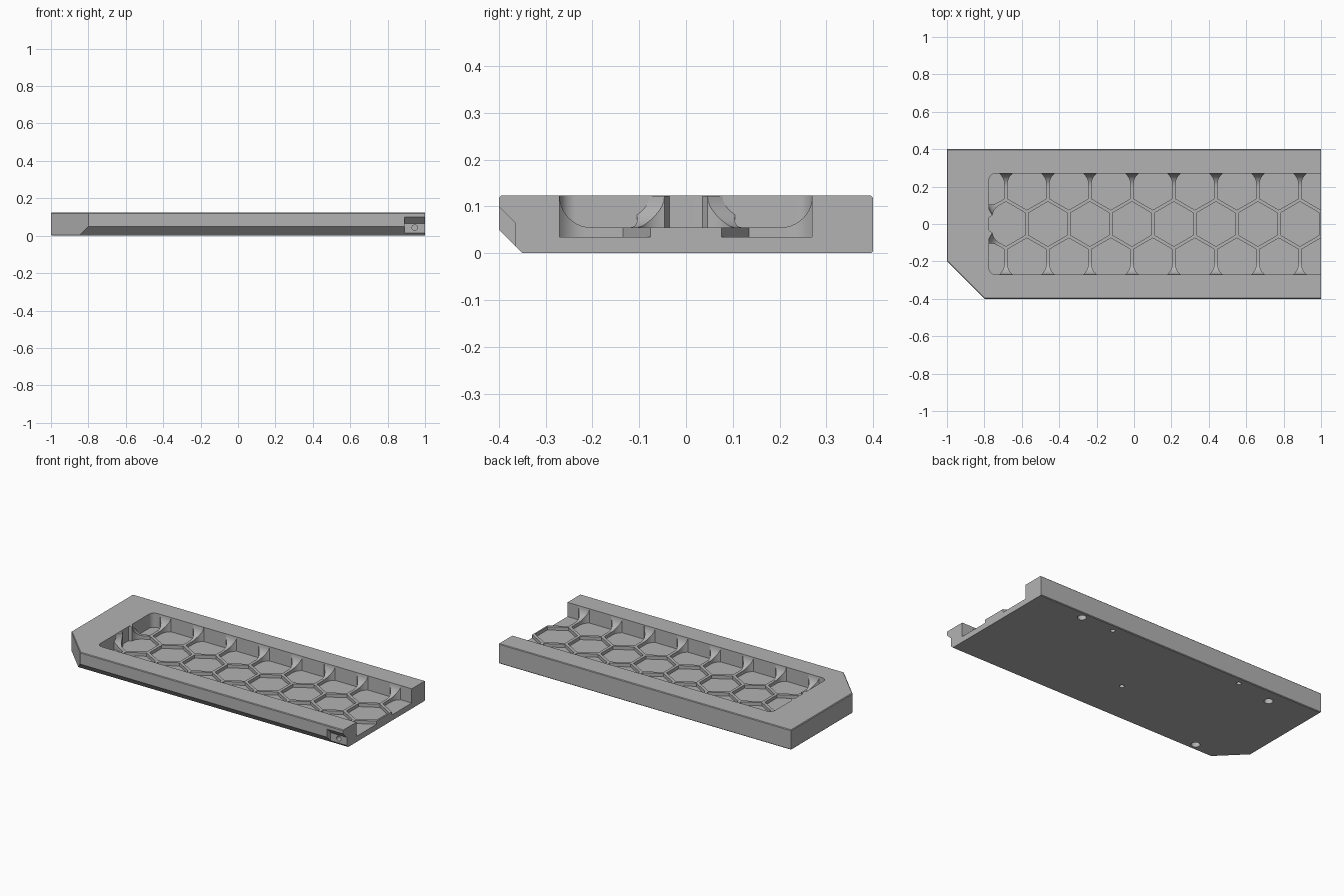
import bpy
import bmesh
from math import sin, cos, pi, sqrt
from mathutils import Vector, Matrix

if "Cube" in bpy.data.objects:
    bpy.data.objects.remove(bpy.data.objects["Cube"], do_unlink=True)

grey = bpy.data.materials.new("plain_grey")
grey.use_nodes = True
grey.diffuse_color = (0.45, 0.45, 0.45, 1)
grey.node_tree.nodes["Principled BSDF"].inputs["Base Color"].default_value = (0.45, 0.45, 0.45, 1)

HEIGHT, FLOOR, RIB_TOP = 0.123, 0.035, 0.055
PITCH = 0.2246                 # honeycomb spacing
RADIUS = PITCH / sqrt(3)       # corner radius of one cell
RIB = 0.009                    # half the rib thickness
FIRST = -0.685                 # first rib that meets the long walls
WALL_X, WALL_Y = -0.775, 0.27  # pocket walls


def add_prism(bm, points, lo, hi, axis="Z"):
    """Extrude a flat outline from lo to hi along an axis."""
    place = {"X": lambda a, b, c: (c, a, b),
             "Y": lambda a, b, c: (a, c, b),
             "Z": lambda a, b, c: (a, b, c)}[axis]
    ends = [[bm.verts.new(place(a, b, h)) for a, b in points] for h in (lo, hi)]
    bm.faces.new(ends[0])
    bm.faces.new(ends[1])
    n = len(points)
    for i in range(n):
        j = (i + 1) % n
        bm.faces.new((ends[0][i], ends[0][j], ends[1][j], ends[1][i]))


def finish(name, bm):
    bmesh.ops.recalc_face_normals(bm, faces=bm.faces[:])
    mesh = bpy.data.meshes.new(name)
    bm.to_mesh(mesh)
    bm.free()
    mesh.materials.append(grey)
    ob = bpy.data.objects.new(name, mesh)
    bpy.context.collection.objects.link(ob)
    return ob


def prism(name, points, lo, hi, axis="Z"):
    bm = bmesh.new()
    add_prism(bm, points, lo, hi, axis)
    return finish(name, bm)


def cut(target, cutter):
    """Subtract the cutter and remove it."""
    cutter.hide_render = True
    mod = target.modifiers.new("cut", "BOOLEAN")
    mod.operation, mod.solver, mod.object = "DIFFERENCE", "EXACT", cutter
    bpy.context.view_layer.objects.active = target
    bpy.ops.object.modifier_apply(modifier=mod.name)
    bpy.data.objects.remove(cutter, do_unlink=True)


def ring(x, y, r, sides, turn=0.0):
    return [(x + r * cos(turn + 2 * pi * i / sides), y + r * sin(turn + 2 * pi * i / sides))
            for i in range(sides)]


def pocket_outline(grow, end):
    """Rounded at the closed end, square at the open end."""
    r, x, y = 0.035, WALL_X - grow, WALL_Y + grow
    arc = [(x + r - r * sin(k * pi / 16), y - r + r * cos(k * pi / 16)) for k in range(9)]
    return [(end, y)] + arc + [(a, -b) for a, b in reversed(arc)] + [(end, -y)]


# Main slab with one clipped corner and fine edge bevels
bm = bmesh.new()
add_prism(bm, [(1, -0.4), (1, 0.4), (-1, 0.4), (-1, -0.2), (-0.8, -0.4)], 0, HEIGHT)
bmesh.ops.recalc_face_normals(bm, faces=bm.faces[:])
rims = [e for e in bm.edges
        if abs(e.verts[0].co.z - e.verts[1].co.z) < 1e-5
        and not all(v.co.x > 0.99 for v in e.verts)]
bmesh.ops.bevel(bm, geom=rims, offset=0.004, segments=1, affect="EDGES")
slab = finish("tray_body", bm)

# Underside chamfer along the front, and the notch with its small socket
cut(slab, prism("chamfer_cutter", [(-0.45, 0.1), (-0.3, -0.05), (-0.45, -0.05)], -1.1, 1.1, "X"))
cut(slab, prism("notch_cutter", [(-0.42, 0.12), (-0.365, 0.065), (-0.365, -0.02), (-0.42, -0.02)],
                0.89, 1.1, "X"))
cut(slab, prism("socket_cutter", ring(0.945, 0.043, 0.015, 24), -0.5, -0.31, "Y"))

# Long pocket, open at one end
cut(slab, prism("pocket_cutter", pocket_outline(0, 1.1), FLOOR, 0.3))

# Blind holes in the underside
bm = bmesh.new()
for x, y, r, depth in ((0.67, 0.355, 0.025, 0.06), (-0.7, 0.31, 0.025, 0.06),
                       (-0.7, -0.31, 0.025, 0.06), (0.45, 0.355, 0.014, 0.05),
                       (-0.45, 0.355, 0.014, 0.05), (0.02, -0.08, 0.014, 0.025)):
    add_prism(bm, ring(x, y, r, 24), -0.05, depth)
cut(slab, finish("hole_cutter", bm))

# Honeycomb ribs: a sheet with the cells punched out
ribs = prism("honeycomb_ribs", pocket_outline(0.003, 1.0), FLOOR - 0.004, RIB_TOP)
cell = RADIUS - RIB * 2 / sqrt(3)
bm = bmesh.new()
for k in range(9):
    x = FIRST + k * PITCH
    add_prism(bm, ring(x, 0, cell, 6, pi / 6), 0, 0.2)
    for side in (-1, 1):
        add_prism(bm, ring(x - PITCH / 2, side * 1.5 * RADIUS, cell, 6, pi / 6), 0, 0.2)
cut(ribs, finish("cell_cutter", bm))


# Curved flares where the ribs climb the pocket walls
def flare(bm, x, y, angle):
    reach = HEIGHT - RIB_TOP - 0.001
    steps = 10
    profile = [(-0.025, HEIGHT - 0.001, 0.037)]
    for i in range(steps + 1):
        t = i / steps * pi / 2
        d = reach * (1 - cos(t))
        z = RIB_TOP + reach * (1 - sin(t)) + 0.0003
        profile.append((d, z, RIB + 0.028 * (1 - d / reach) ** 3))
    spin = Matrix.Translation((x, y, 0)) @ Matrix.Rotation(angle, 4, "Z")
    rows = []
    for d, z, w in profile:
        rows.append([bm.verts.new(spin @ Vector(p)) for p in
                     ((d, -w, FLOOR - 0.003), (d, -w, z), (d, w, z), (d, w, FLOOR - 0.003))])
    for a, b in zip(rows, rows[1:]):
        for i in range(4):
            j = (i + 1) % 4
            bm.faces.new((a[i], a[j], b[j], b[i]))
    bm.faces.new(rows[0])
    bm.faces.new(rows[-1])


bm = bmesh.new()
for side in (-1, 1):
    for k in range(8):
        flare(bm, FIRST + k * PITCH, side * WALL_Y, -side * pi / 2)
    flare(bm, WALL_X, side * 0.078, side * pi / 6)
flares = finish("rib_flares", bm)

# Smooth the round surfaces, keep edges crisp
for ob in bpy.context.view_layer.objects:
    ob.select_set(ob in (slab, ribs, flares))
bpy.context.view_layer.objects.active = slab
bpy.ops.object.shade_smooth_by_angle(angle=pi / 7)
